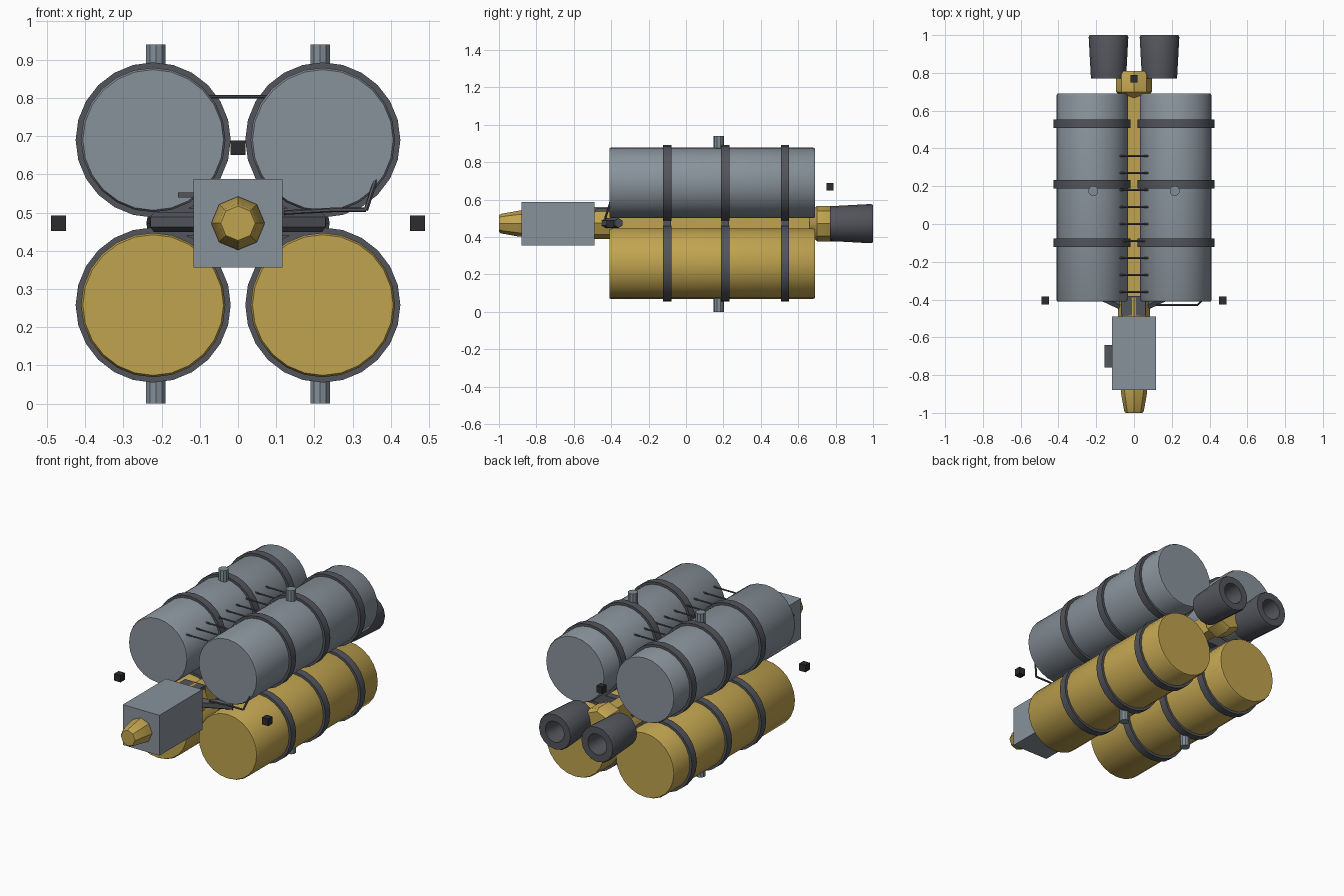
import bpy, math
from mathutils import Vector

if "Cube" in bpy.data.objects:
    bpy.data.objects.remove(bpy.data.objects["Cube"])


def material(name, rgb):
    m = bpy.data.materials.new(name)
    m.use_nodes = True
    m.diffuse_color = (*rgb, 1)
    m.node_tree.nodes["Principled BSDF"].inputs["Base Color"].default_value = (*rgb, 1)
    return m


silver = material("silver grey", (0.25, 0.29, 0.33))
gold = material("foil gold", (0.53, 0.37, 0.08))
dark = material("dark grey", (0.085, 0.09, 0.105))
black = material("near black", (0.025, 0.025, 0.028))
steel = material("steel blue", (0.22, 0.27, 0.31))


def finish(name, mat, smooth=False):
    ob = bpy.context.object
    ob.name = name
    ob.data.materials.append(mat)
    if smooth:
        bpy.ops.object.shade_smooth_by_angle(angle=math.radians(35))
    return ob


def box(name, mat, lo, hi):
    lo, hi = Vector(lo), Vector(hi)
    bpy.ops.mesh.primitive_cube_add(size=1, location=(lo + hi) / 2)
    bpy.context.object.scale = hi - lo
    bpy.ops.object.transform_apply(location=False, rotation=False)
    return finish(name, mat)


def rod(name, mat, a, b, radius, sides=8):
    a, b = Vector(a), Vector(b)
    bpy.ops.mesh.primitive_cylinder_add(vertices=sides, radius=radius, depth=(b - a).length,
                                        location=(a + b) / 2)
    bpy.context.object.rotation_euler = (b - a).to_track_quat("Z", "Y").to_euler()
    return finish(name, mat, True)


def lathe(name, mat, profile, cx, cz, sides=24, closed=True):
    """Revolve (radius, y) points around an axis parallel to y."""
    verts, faces, n = [], [], len(profile)
    for i in range(sides):
        t = 2 * math.pi * i / sides
        verts += [(cx + r * math.cos(t), y, cz + r * math.sin(t)) for r, y in profile]
    for i in range(sides):
        j = (i + 1) % sides
        for k in range(n if closed else n - 1):
            l = (k + 1) % n
            faces.append((i * n + k, i * n + l, j * n + l, j * n + k))
    if not closed:
        faces.append([i * n for i in reversed(range(sides))])
        faces.append([i * n + n - 1 for i in range(sides)])
    me = bpy.data.meshes.new(name)
    me.from_pydata(verts, [], faces)
    ob = bpy.data.objects.new(name, me)
    bpy.context.collection.objects.link(ob)
    bpy.ops.object.select_all(action="DESELECT")
    ob.select_set(True)
    bpy.context.view_layer.objects.active = ob
    bpy.ops.object.mode_set(mode="EDIT")
    bpy.ops.mesh.select_all(action="SELECT")
    bpy.ops.mesh.normals_make_consistent(inside=False)
    bpy.ops.object.mode_set(mode="OBJECT")
    return finish(name, mat, True)


band_rows = (-0.10, 0.21, 0.53)

# Four tanks with bands and end pipes
for side, sx in (("left", 1), ("right", -1)):
    for level, cz, mat, up in (("upper", 0.69, silver, 1), ("lower", 0.258, gold, -1)):
        tag = f"{level}_{side}"
        x = 0.222 * sx
        lathe(f"{tag}_tank", mat, [(0.184, -0.41), (0.189, -0.40), (0.189, 0.68), (0.184, 0.69)],
              x, cz, closed=False)
        for i, y in enumerate(band_rows):
            lathe(f"{tag}_band_{i + 1}", dark,
                  [(0.183, y - 0.022), (0.203, y - 0.022), (0.203, y + 0.022), (0.183, y + 0.022)],
                  x, cz)
        tip = 0.94 if up > 0 else 0
        rod(f"{tag}_pipe", steel, (0.215 * sx, 0.175, cz), (0.215 * sx, 0.175, tip), 0.027, 10)

    # Arms joining the tanks to the spine
    for i, y in enumerate(band_rows):
        box(f"{side}_arm_{i + 1}", dark, (min(0.03 * sx, 0.23 * sx), y - 0.02, 0.44),
            (max(0.03 * sx, 0.23 * sx), y + 0.02, 0.51))
    rod(f"{side}_front_brace", dark, (0.05 * sx, -0.44, 0.475), (0.22 * sx, -0.36, 0.475), 0.026, 6)

    # Rear engine nozzle with a hollow mouth
    lathe(f"{side}_nozzle", dark,
          [(0.02, 0.77), (0.093, 0.77), (0.105, 0.99), (0.100, 1.0), (0.060, 1.0),
           (0.045, 0.88), (0.02, 0.86)], 0.135 * sx, 0.472, 16)
    rod(f"{side}_nozzle_throat", dark, (0.135 * sx, 0.78, 0.472), (0.135 * sx, 0.87, 0.472), 0.03)

    # Floating side sensor
    box(f"{side}_sensor", black, (0.47 * sx - 0.02, -0.425, 0.452), (0.47 * sx + 0.02, -0.385, 0.492))

box("rear_sensor", black, (-0.019, 0.75, 0.65), (0.019, 0.788, 0.688))

# Central spine and its end frames
box("spine", gold, (-0.035, -0.50, 0.42), (0.035, 0.72, 0.53))
rod("front_collar", gold, (0, -0.50, 0.475), (0, -0.39, 0.475), 0.085)
box("collar_cover", dark, (-0.07, -0.485, 0.52), (0.06, -0.38, 0.556))
lathe("rear_frame", gold, [(0.05, 0.66), (0.095, 0.70), (0.095, 0.79), (0.08, 0.81)],
      0, 0.472, 8, False)

# Front cabin, nose and side plate
box("cabin", silver, (-0.116, -0.88, 0.356), (0.116, -0.49, 0.588))
nose = lathe("nose", gold, [(0.07, -0.87), (0.07, -0.89), (0.052, -0.99), (0.045, -1.0)],
             0, 0.472, 8, False)
box("side_plate", dark, (-0.157, -0.76, 0.54), (-0.11, -0.64, 0.553))

# Thin rungs linking the upper tanks
for i in range(9):
    y = -0.36 + i * 0.09
    rod(f"rung_{i + 1}", dark, (-0.08, y, 0.803), (0.08, y, 0.803), 0.005, 6)

# Small feed line under the upper left tank
points = [(0.12, -0.43, 0.50), (0.25, -0.43, 0.507), (0.335, -0.43, 0.507), (0.365, -0.40, 0.60)]
for i in range(3):
    rod(f"feed_line_{i + 1}", dark, points[i], points[i + 1], 0.006, 6)
